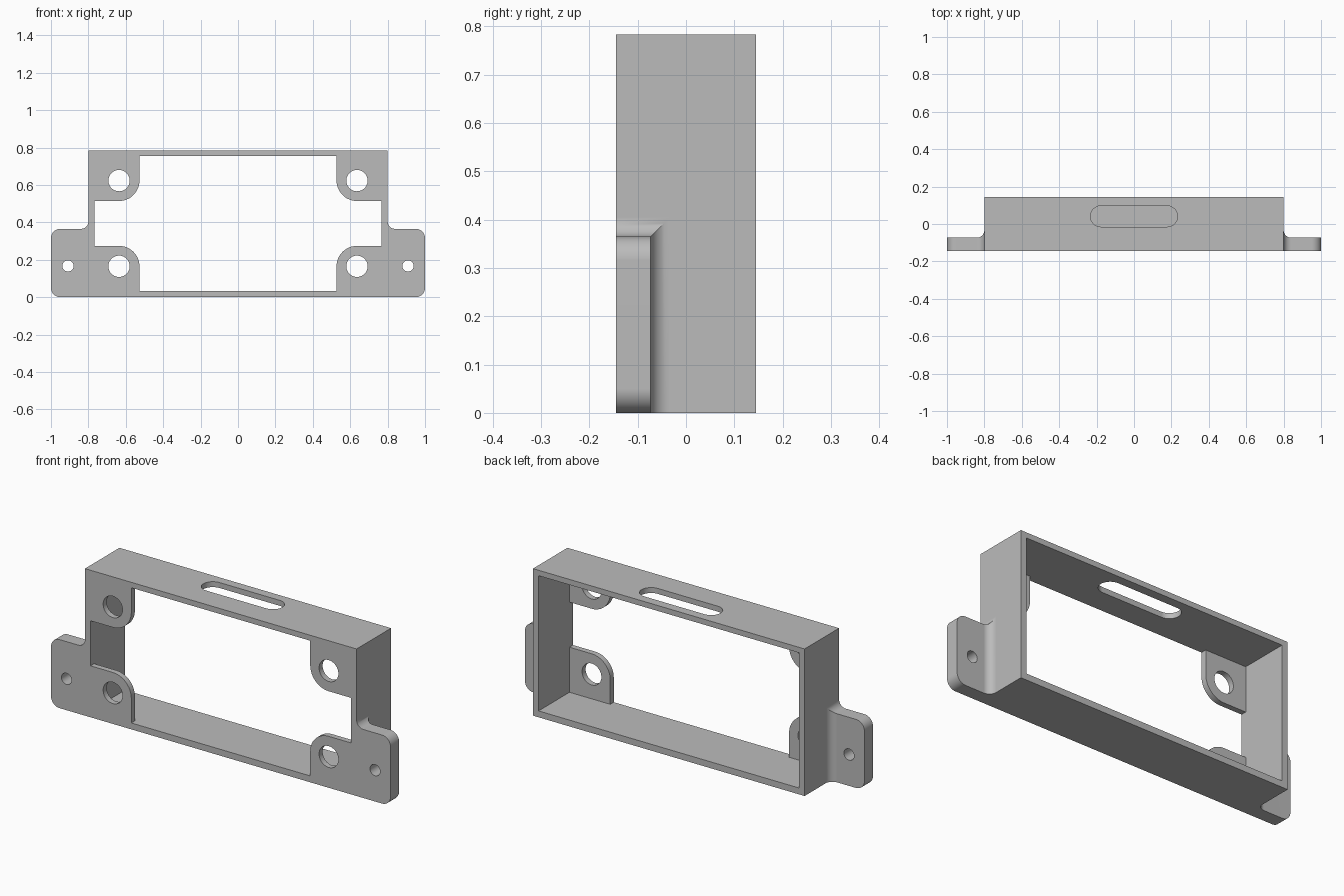
import bpy, bmesh, math
from mathutils import Vector

default = bpy.data.objects.get("Cube")
if default:
    bpy.data.objects.remove(default, do_unlink=True)

W, D, H = 0.8, 0.145, 0.783          # half width, half depth, height of the frame
IN_W, ZC = 0.767, 0.394              # inner half width, mid height of the opening
TAB_X, TAB_Z, LUG_Y = 0.527, 0.12, -0.073
HOLE_X, HOLE_Z, TAB_R = 0.636, 0.229, 0.109
PLATE_Y = -0.115                     # back of the thin front tabs

grey = bpy.data.materials.new("plain grey")
grey.use_nodes = True
colour = (0.5, 0.5, 0.5, 1)
grey.diffuse_color = colour
grey.node_tree.nodes["Principled BSDF"].inputs["Base Color"].default_value = colour


def finish(name, bm):
    bmesh.ops.recalc_face_normals(bm, faces=bm.faces)
    mesh = bpy.data.meshes.new(name)
    bm.to_mesh(mesh)
    bm.free()
    mesh.materials.append(grey)
    ob = bpy.data.objects.new(name, mesh)
    bpy.context.collection.objects.link(ob)
    return ob


def prism(name, outline, place, lo, hi):
    """Extrude a 2D outline; place(a, b, depth) gives the 3D point."""
    bm = bmesh.new()
    face = bm.faces.new([bm.verts.new(place(a, b, lo)) for a, b in outline])
    top = bmesh.ops.extrude_face_region(bm, geom=[face])["geom"]
    move = Vector(place(0, 0, hi)) - Vector(place(0, 0, lo))
    bmesh.ops.translate(bm, vec=move, verts=[v for v in top if isinstance(v, bmesh.types.BMVert)])
    return finish(name, bm)


def arc(cx, cy, r, start, end, n):
    angles = [math.radians(start + (end - start) * i / n) for i in range(n + 1)]
    return [(cx + r * math.cos(t), cy + r * math.sin(t)) for t in angles]


def along_y(a, b, d):
    return (a, d, b)


def along_z(a, b, d):
    return (a, b, d)


def rect(x, z0, z1):
    return [(-x, z0), (x, z0), (x, z1), (-x, z1)]


def combine(target, other, operation):
    mod = target.modifiers.new("combine", 'BOOLEAN')
    mod.operation, mod.solver, mod.object = operation, 'EXACT', other
    bpy.context.view_layer.objects.active = target
    bpy.ops.object.modifier_apply(modifier=mod.name)
    bpy.data.objects.remove(other, do_unlink=True)


def mounting_ear(side):
    """Stack of rectangles along x: concave fillet at the wall, rounded outer corners."""
    top, fillet, corner = 0.365, 0.04, 0.05
    slices = [(W - 0.01, fillet, 0)]
    for i in range(11):
        t = math.pi / 2 * i / 10
        slices.append((W + fillet * (1 - math.cos(t)), fillet * (1 - math.sin(t)), 0))
    for i in range(11):
        t = math.pi / 2 * i / 10
        slices.append((1 - corner + corner * math.sin(t), 0, corner * (1 - math.cos(t))))
    bm = bmesh.new()
    rings = []
    for x, grow, cut in slices:
        back, low, high = LUG_Y + grow, cut, top + grow - cut
        rings.append([bm.verts.new((side * x, y, z)) for y, z in
                      ((-D, low), (back, low), (back, high), (-D, high))])
    for a, b in zip(rings, rings[1:]):
        for k in range(4):
            j = (k + 1) % 4
            bm.faces.new((a[k], a[j], b[j], b[k]))
    bm.faces.new(rings[0])
    bm.faces.new(rings[-1])
    return finish("mounting_ear", bm)


# Frame shell, hollow behind the front tabs
frame = prism("mounting_frame", rect(W, 0, H), along_y, -D, D)
combine(frame, prism("cavity", rect(IN_W, ZC - 0.36, ZC + 0.36), along_y, PLATE_Y, 0.3), 'DIFFERENCE')

# Front opening that leaves four rounded corner tabs
quarter = [(IN_W, TAB_Z)] + arc(HOLE_X, HOLE_Z, TAB_R, 270, 180, 12) + [(TAB_X, 0.36)]
opening = []
for sx, sz, step in ((1, 1, 1), (-1, 1, -1), (-1, -1, 1), (1, -1, -1)):
    opening += [(sx * x, ZC + sz * z) for x, z in quarter[::step]]
combine(frame, prism("opening", opening, along_y, -0.3, -0.05), 'DIFFERENCE')

# Side ears
for side in (-1, 1):
    combine(frame, mounting_ear(side), 'UNION')

# Screw holes in tabs and ears
for side in (-1, 1):
    for x, z, r in ((HOLE_X, ZC + HOLE_Z, 0.057), (HOLE_X, ZC - HOLE_Z, 0.057), (0.909, 0.167, 0.03)):
        ring = arc(side * x, z, r, 0, 360, 40)[:-1]
        combine(frame, prism("screw_hole", ring, along_y, -0.3, -0.02), 'DIFFERENCE')

# Slot through the top wall
slot = arc(0.177, 0.041, 0.056, -90, 90, 16) + arc(-0.177, 0.041, 0.056, 90, 270, 16)
combine(frame, prism("slot", slot, along_z, 0.6, 0.9), 'DIFFERENCE')

# Smooth rounded surfaces, flat walls
bpy.ops.object.select_all(action='DESELECT')
frame.select_set(True)
bpy.context.view_layer.objects.active = frame
bpy.ops.object.shade_smooth_by_angle(angle=math.radians(30))
normals = frame.modifiers.new("even_normals", 'WEIGHTED_NORMAL')
normals.keep_sharp = True
